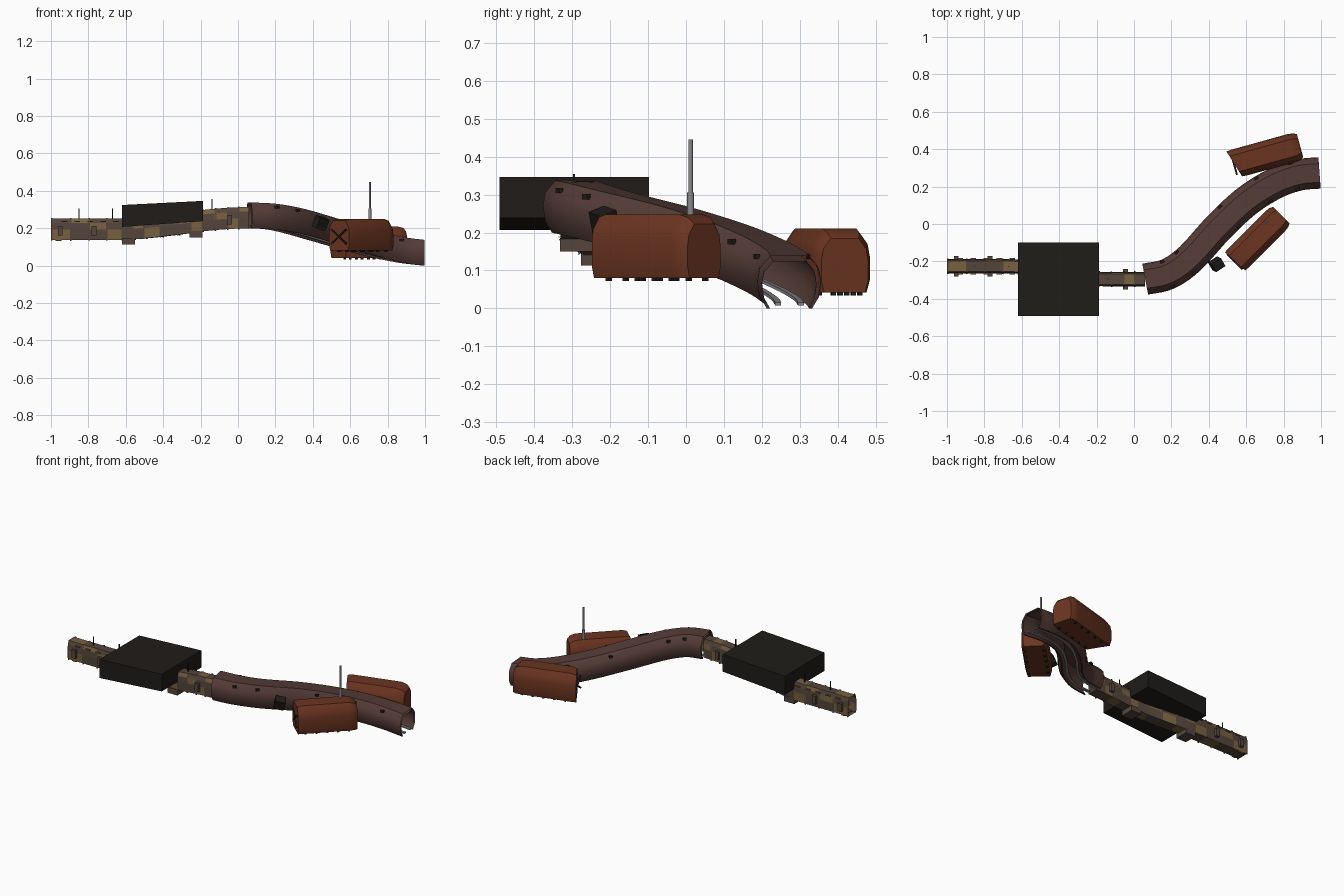
import bpy, bmesh, math
from mathutils import Vector, Matrix

if "Cube" in bpy.data.objects:
    bpy.data.objects.remove(bpy.data.objects["Cube"])


def material(name, r, g, b):
    m = bpy.data.materials.new(name)
    m.diffuse_color = (r, g, b, 1)
    m.use_nodes = True
    m.node_tree.nodes["Principled BSDF"].inputs["Base Color"].default_value = m.diffuse_color
    return m


BROWN = material("brown_rock", 0.09, 0.045, 0.038)
RUST = material("rust_red", 0.15, 0.035, 0.015)
DARK = material("near_black", 0.014, 0.012, 0.01)
WOOD = material("wood", 0.09, 0.06, 0.045)
GOLD = material("gold_wood", 0.19, 0.12, 0.05)
STEEL = material("steel", 0.25, 0.25, 0.26)


def finish(name, bm, mats, smooth=None):
    bmesh.ops.recalc_face_normals(bm, faces=bm.faces)
    me = bpy.data.meshes.new(name)
    bm.to_mesh(me)
    bm.free()
    ob = bpy.data.objects.new(name, me)
    bpy.context.collection.objects.link(ob)
    for m in mats:
        me.materials.append(m)
    if smooth:
        bpy.context.view_layer.objects.active = ob
        ob.select_set(True)
        bpy.ops.object.shade_smooth_by_angle(angle=math.radians(smooth))
        ob.select_set(False)
    return ob


def spline(pts, n):
    """Catmull-Rom curve through the points."""
    p = [Vector(q) for q in pts]
    p = [2 * p[0] - p[1]] + p + [2 * p[-1] - p[-2]]
    out = []
    for i in range(1, len(p) - 2):
        a, b, c, d = p[i - 1:i + 3]
        for k in range(n):
            t = k / n
            out.append(0.5 * (2 * b + (c - a) * t + (2 * a - 5 * b + 4 * c - d) * t * t
                              + (3 * b - a - 3 * c + d) * t ** 3))
    return out + [p[-2]]


def side_dir(path, i):
    t = path[min(i + 1, len(path) - 1)] - path[max(i - 1, 0)]
    return Vector((-t.y, t.x, 0)).normalized()


def sweep(name, path, profile, mats, caps=True, smooth=None, pick=None):
    """Carry a closed (side, height) profile along a path, kept upright."""
    bm = bmesh.new()
    rings = []
    for i, c in enumerate(path):
        s = side_dir(path, i)
        rings.append([bm.verts.new(c + s * u + Vector((0, 0, v))) for u, v in profile])
    n = len(profile)
    for i, (a, b) in enumerate(zip(rings, rings[1:])):
        for j in range(n):
            k = (j + 1) % n
            f = bm.faces.new((a[j], a[k], b[k], b[j]))
            if pick:
                f.material_index = pick(i, j)
    if caps:
        bm.faces.new(rings[0])
        bm.faces.new(rings[-1])
    return finish(name, bm, mats, smooth)


def box(name, loc, size, mat, rot=(0, 0, 0)):
    bm = bmesh.new()
    bmesh.ops.create_cube(bm, size=1, matrix=Matrix.Diagonal((*size, 1)))
    ob = finish(name, bm, [mat])
    ob.location = loc
    ob.rotation_euler = rot
    return ob


# Wide S-shaped tunnel: open-bottomed shell with a faceted arch
wide = spline([(.06, -.295, .2), (.18, -.268, .193), (.3, -.185, .17), (.45, -.02, .128),
               (.6, .12, .083), (.75, .215, .042), (.88, .262, .014), (.992, .273, 0)], 5)
half = [(.06, 0), (.078, .03), (.084, .07), (.078, .105), (.05, .138)]
outer = half + [(-u, v) for u, v in reversed(half)]
inner = [(u * .86, v * .9) for u, v in outer]
sweep("wide_tunnel", wide, outer + inner[::-1], [BROWN], caps=False, smooth=35)
for s in (-1, 1):
    sweep("rail", wide, [(s * .03 - .008, .008), (s * .03 + .008, .008),
                         (s * .03 + .008, .016), (s * .03 - .008, .016)], [STEEL])
for i in (5, 9, 17, 23, 29):
    for s in (-1, 1):
        d = side_dir(wide, i)
        box("tunnel_hatch", wide[i] + d * s * .072 + Vector((0, 0, .118)), (.022, .012, .014),
            DARK, (0, 0, math.atan2(-d.x, d.y)))

# Narrow timber tunnel
narrow = spline([(-1, -.226, .137), (-.8, -.226, .137), (-.62, -.228, .138), (-.5, -.243, .145),
                 (-.32, -.28, .165), (-.19, -.294, .183), (-.06, -.295, .195), (.06, -.295, .2)], 4)
tube = [(-.036, 0), (-.038, .055), (-.036, .09), (-.028, .114),
        (.028, .114), (.036, .09), (.038, .055), (.036, 0)]
sweep("narrow_tunnel", narrow, tube, [WOOD, GOLD], caps=False,
      pick=lambda i, j: int((i // 2 + j) % 3 == 0))
# Timber frames around the narrow tunnel, some with side brackets and masts
frame = [(u * 1.12, v * 1.06 - .004) for u, v in tube]
for n, i in enumerate(range(0, len(narrow) - 1, 2)):
    c, t = narrow[i], (narrow[i + 1] - narrow[i]).normalized()
    sweep("frame", [c, c + t * .008], frame + [(u * .85, v * .9 + .006) for u, v in frame][::-1],
          [WOOD], caps=False)
for x, y, z in ((-.95, -.226, .137), (-.77, -.226, .137), (-.045, -.295, .195)):
    for s in (-1, 1):
        box("side_bracket", (x, y + s * .046, z + .05), (.025, .018, .05), WOOD)
for x, y, z in ((-.85, -.226, .27), (-.67, -.226, .27), (-.14, -.295, .32)):
    box("mast", (x, y, z), (.005, .005, .07), DARK)
for x in (-.93, -.86, -.79, -.72, -.65):
    for s in (-1, 1):
        box("wall_lamp", (x, -.226 + s * .041, .235), (.03, .008, .006), GOLD)
# Footings under the narrow tunnel
box("footing", (-.585, -.235, .13), (.07, .085, .035), WOOD)
box("footing", (-.225, -.29, .168), (.07, .085, .035), WOOD)
box("footing", (-.96, -.226, .137), (.03, .07, .012), WOOD)

# Large dark chamber, slightly tilted
bm = bmesh.new()
bmesh.ops.create_cube(bm, size=1)
for v in bm.verts:
    right, top = v.co.x > 0, v.co.z > 0
    z = (.346 if right else .324) if top else (.238 if right else .207)
    v.co = (-.187 if right else -.62, -.492 if v.co.y < 0 else -.098, z)
finish("chamber", bm, [DARK])


# Side stations: faceted pods with tapered ends
def pod(name, centre, angle, length, width, z0, height, skew):
    sec = [(-.44, 0), (-.5, .2), (-.5, .6), (-.46, .8), (-.3, 1)]
    sec = sec + [(-u, v) for u, v in reversed(sec)]
    rot = Matrix.Rotation(angle, 4, 'Z')
    bm = bmesh.new()
    rings = []
    for x, sy, sz in ((-.5, .97, .96), (-.42, 1, 1), (.36, 1, 1), (.45, .95, .95), (.5, .82, .85)):
        ring = []
        for u, v in sec:
            y = u * sy * width
            shift = -skew * y if x < 0 else 0
            p = rot @ Vector((x * length + shift, y, 0))
            ring.append(bm.verts.new((centre[0] + p.x, centre[1] + p.y, z0 + v * sz * height)))
        rings.append(ring)
    n = len(sec)
    for a, b in zip(rings, rings[1:]):
        for j in range(n):
            bm.faces.new((a[j], a[(j + 1) % n], b[(j + 1) % n], b[j]))
    bm.faces.new(rings[0])
    bm.faces.new(rings[-1])
    finish(name, bm, [RUST], 30)
    # Studs below and ribs along the walls
    for k in range(5):
        for s in (-1, 1):
            p = rot @ Vector(((k - 2) * .18 * length, s * width * .36, 0))
            box(name + "_stud", (centre[0] + p.x, centre[1] + p.y, z0 - .002), (.012, .012, .012),
                DARK, (0, 0, angle))
    # Crossed braces on the end
    for s in (-1, 1):
        p = rot @ Vector((-.505 * length, 0, 0))
        box(name + "_brace", (centre[0] + p.x, centre[1] + p.y, z0 + height * .45),
            (.01, width * .9, .008), DARK, (s * .6, 0, angle))


pod("front_station", (.664, -.076), math.radians(45), .35, .15, .08, .168, .05)
pod("back_station", (.712, .37), math.radians(15.5), .365, .155, .042, .168, .3)

# Tall pole on the front station, with a thicker base
for name, r, z0, z1 in (("pole", .006, .24, .446), ("pole_base", .009, .24, .305)):
    bm = bmesh.new()
    bmesh.ops.create_cone(bm, cap_ends=True, segments=10, radius1=r, radius2=r, depth=z1 - z0)
    ob = finish(name, bm, [STEEL], 40)
    ob.location = (.705, .012, (z0 + z1) / 2)

# Small tilted crate beside the wide tunnel
box("crate", (.442, -.215, .228), (.06, .05, .062), DARK, (.35, .2, .6))
